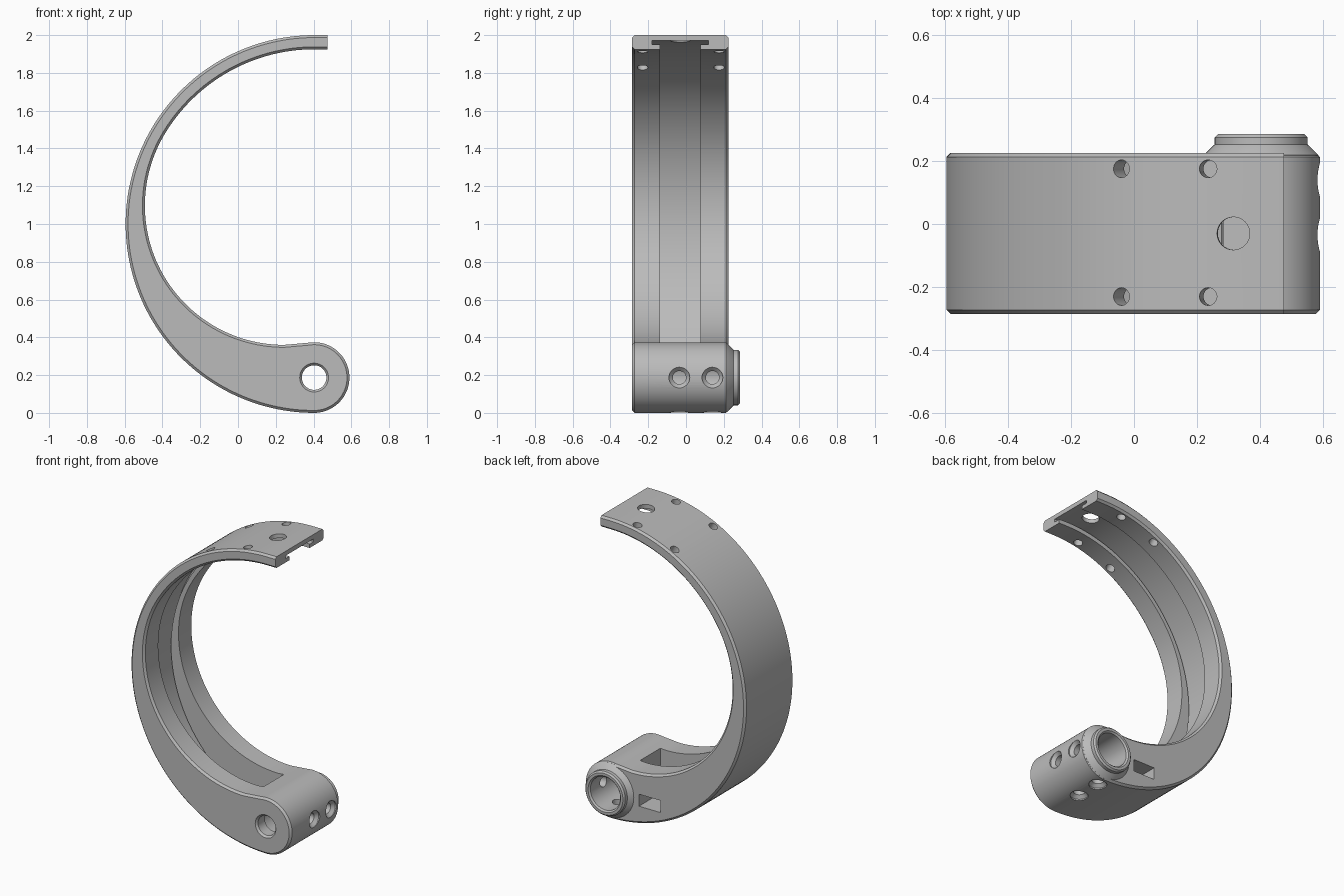
import bpy, bmesh, math
from mathutils import Vector

if "Cube" in bpy.data.objects:
    bpy.data.objects.remove(bpy.data.objects["Cube"], do_unlink=True)

# Single plain grey material
grey = bpy.data.materials.new("plain grey")
grey.use_nodes = True
colour = (0.5, 0.5, 0.5, 1)
grey.diffuse_color = colour
grey.node_tree.nodes["Principled BSDF"].inputs["Base Color"].default_value = colour

RING = (0.405, 1.0)      # centre of the outer arc (x, z)
BOSS = (0.403, 0.187)    # centre of the pivot end (x, z)
SLOT_Y = -0.03


def arc(centre, r, a0, a1, n):
    """Points on an arc in the x-z plane, angles in degrees."""
    angles = [math.radians(a0 + (a1 - a0) * i / n) for i in range(n + 1)]
    return [(centre[0] + r * math.cos(a), centre[1] + r * math.sin(a)) for a in angles]


def finish(bm, name):
    bmesh.ops.recalc_face_normals(bm, faces=bm.faces)
    mesh = bpy.data.meshes.new(name)
    bm.to_mesh(mesh)
    bm.free()
    mesh.materials.append(grey)
    obj = bpy.data.objects.new(name, mesh)
    bpy.context.collection.objects.link(obj)
    return obj


def prism(name, pts, y0, y1, chamfer=0):
    """Extrude an x-z outline along y, chamfering the rims except at the cut tip."""
    bm = bmesh.new()
    face = bm.faces.new([bm.verts.new((x, y0, z)) for x, z in pts])
    ext = bmesh.ops.extrude_face_region(bm, geom=[face])
    new = [v for v in ext["geom"] if isinstance(v, bmesh.types.BMVert)]
    bmesh.ops.translate(bm, verts=new, vec=(0, y1 - y0, 0))
    bmesh.ops.recalc_face_normals(bm, faces=bm.faces)
    if chamfer:
        rims = [e for e in bm.edges
                if abs(e.verts[0].co.y - e.verts[1].co.y) < 1e-5
                and not all(v.co.x > 0.47 and v.co.z > 1.9 for v in e.verts)]
        bmesh.ops.bevel(bm, geom=rims, offset=chamfer, segments=1,
                        affect='EDGES', clamp_overlap=True)
    return finish(bm, name)


def lathe(name, profile, origin, axis, n=48):
    """Solid of revolution from (radius, height) pairs along an axis."""
    bm = bmesh.new()
    rings = [[bm.verts.new((r * math.cos(math.tau * i / n),
                            r * math.sin(math.tau * i / n), h)) for i in range(n)]
             for r, h in profile]
    for a, b in zip(rings, rings[1:]):
        for i in range(n):
            j = (i + 1) % n
            bm.faces.new((a[i], a[j], b[j], b[i]))
    bm.faces.new(rings[0])
    bm.faces.new(rings[-1])
    bm.transform(Vector(axis).to_track_quat('Z', 'Y').to_matrix().to_4x4())
    bmesh.ops.translate(bm, verts=bm.verts, vec=origin)
    return finish(bm, name)


# Curved arm: outer arc, pivot end, then two tangent inner arcs
outline = [(0.475, 2.0)] + arc(RING, 1.0, 90, 269, 90)
outline += arc(BOSS, 0.187, 270, 460, 44)
outline += arc((0.244, 1.097), 0.737, 270, 149, 56)
outline += arc(RING, 0.925, 148, 90, 30) + [(0.475, 1.925)]
arm = prism("curved_arm", outline, -0.285, 0.225, 0.013)

# Raised collar on the back of the pivot
collar = lathe("pivot_collar",
               [(0.17, 0.15), (0.182, 0.218), (0.15, 0.25), (0.147, 0.252),
                (0.147, 0.275), (0.137, 0.285)],
               (BOSS[0], 0, BOSS[1]), (0, 1, 0), 64)

# T-shaped slot along the inside of the arm
slot = arc(RING, 0.963, 78, 262.8, 90) + [(0.285, 1.0), (0.6, 1.0)]
cutters = [prism("slot_mouth", slot, SLOT_Y - 0.107, SLOT_Y + 0.107)]
undercut = arc(RING, 0.973, 78, 262.5, 90) + arc(RING, 0.953, 262.5, 78, 90)
cutters.append(prism("slot_undercut", undercut, SLOT_Y - 0.15, SLOT_Y + 0.15))

# Stepped pivot bore with chamfered mouths
cutters.append(lathe("pivot_bore",
                     [(0.078, -0.31), (0.078, -0.287), (0.065, -0.272), (0.065, -0.2),
                      (0.11, -0.2), (0.11, 0.275), (0.122, 0.287), (0.122, 0.31)],
                     (BOSS[0], 0, BOSS[1]), (0, 1, 0), 64))

# Countersunk set-screw holes facing outward and downward
for y in (-0.035, 0.14):
    for axis in ((1, 0, 0), (0, 0, -1)):
        cutters.append(lathe("set_screw_hole",
                             [(0.035, 0.06), (0.035, 0.158), (0.055, 0.178), (0.055, 0.25)],
                             (BOSS[0], y, BOSS[1]), axis, 32))

# Radial holes near the tip: four small, one large
spots = [(x, y, 0.028) for x in (-0.04, 0.235) for y in (-0.23, 0.175)]
for x, y, r in spots + [(0.315, SLOT_Y, 0.052)]:
    dx = x - RING[0]
    cutters.append(lathe("tip_hole", [(r, 0.85), (r, 1.1)], (RING[0], y, RING[1]),
                         (dx, 0, math.sqrt(1 - dx * dx)), 32))

# Rectangular window in the back, opening into the slot
window = [(0.03, 0.14), (0.19, 0.14), (0.19, 0.22), (0.03, 0.22)]
cutters.append(prism("cable_window", window, 0.05, 0.3))

# Combine everything into one solid
for tool, mode in [(collar, 'UNION')] + [(c, 'DIFFERENCE') for c in cutters]:
    mod = arm.modifiers.new(tool.name, 'BOOLEAN')
    mod.operation = mode
    mod.solver = 'EXACT'
    mod.object = tool
    tool.hide_render = True
bpy.context.view_layer.update()
graph = bpy.context.evaluated_depsgraph_get()
solid = bpy.data.meshes.new_from_object(arm.evaluated_get(graph))
arm.modifiers.clear()
arm.data = solid
solid.materials.clear()
solid.materials.append(grey)
for tool in [collar] + cutters:
    bpy.data.objects.remove(tool, do_unlink=True)

bpy.ops.object.select_all(action='DESELECT')
arm.select_set(True)
bpy.context.view_layer.objects.active = arm
bpy.ops.object.shade_smooth_by_angle(angle=math.radians(25))
